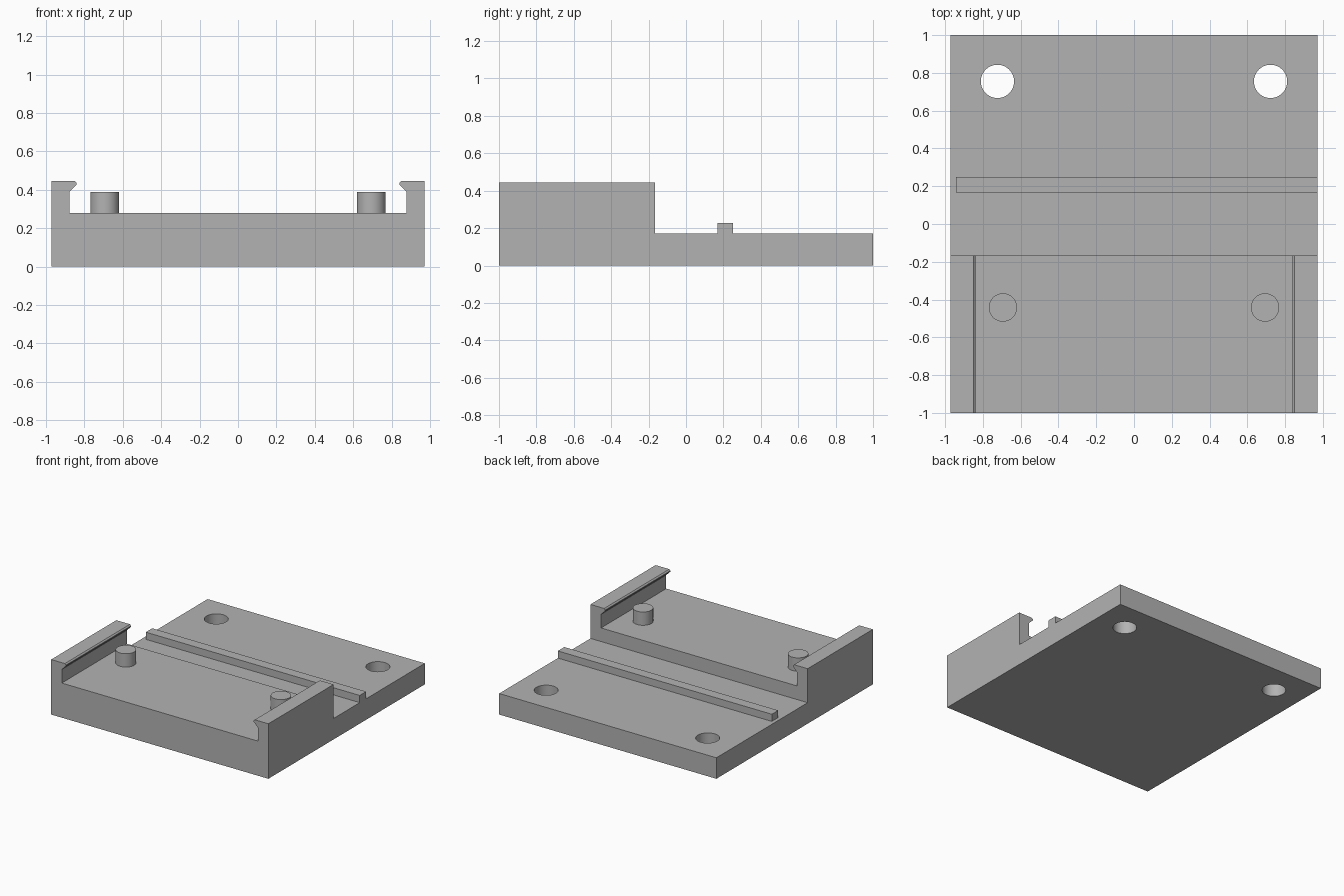
import bpy
import bmesh
from mathutils import Vector

if "Cube" in bpy.data.objects:
    bpy.data.objects.remove(bpy.data.objects["Cube"])

HALF_W, PLATE_H, DECK_H, RAIL_H = 0.972, 0.17, 0.28, 0.445
STEP_Y = -0.167

grey = bpy.data.materials.new("plain grey")
grey.use_nodes = True
colour = (0.45, 0.45, 0.45, 1)
grey.diffuse_color = colour
grey.node_tree.nodes["Principled BSDF"].inputs["Base Color"].default_value = colour


def finish(name, bm):
    bmesh.ops.recalc_face_normals(bm, faces=bm.faces)
    mesh = bpy.data.meshes.new(name)
    bm.to_mesh(mesh)
    bm.free()
    mesh.materials.append(grey)
    obj = bpy.data.objects.new(name, mesh)
    bpy.context.collection.objects.link(obj)
    return obj


def box(name, low, high):
    bm = bmesh.new()
    bmesh.ops.create_cube(bm, size=1)
    low, high = Vector(low), Vector(high)
    bmesh.ops.scale(bm, vec=high - low, verts=bm.verts)
    bmesh.ops.translate(bm, vec=(low + high) / 2, verts=bm.verts)
    return finish(name, bm)


def cylinder(name, x, y, z0, z1, radius):
    bm = bmesh.new()
    bmesh.ops.create_cone(bm, cap_ends=True, segments=64, radius1=radius,
                          radius2=radius, depth=z1 - z0)
    bmesh.ops.translate(bm, vec=(x, y, (z0 + z1) / 2), verts=bm.verts)
    return finish(name, bm)


def select_only(obj):
    bpy.ops.object.select_all(action='DESELECT')
    obj.select_set(True)
    bpy.context.view_layer.objects.active = obj


def cut(target, cutter):
    cutter.hide_render = True
    mod = target.modifiers.new("cut", 'BOOLEAN')
    mod.operation = 'DIFFERENCE'
    mod.solver = 'EXACT'
    mod.object = cutter
    select_only(target)
    bpy.ops.object.modifier_apply(modifier=mod.name)
    bpy.data.objects.remove(cutter)


# Base: cross-section with hooked side rails, extruded front to back
right_half = [(HALF_W, 0), (HALF_W, RAIL_H), (0.85, RAIL_H), (0.84, 0.435),
              (0.84, 0.427), (0.877, 0.39), (0.877, DECK_H)]
section = right_half + [(-x, z) for x, z in reversed(right_half)]
bm = bmesh.new()
face = bm.faces.new([bm.verts.new((x, -1, z)) for x, z in section])
result = bmesh.ops.extrude_face_region(bm, geom=[face], use_keep_orig=True)
moved = [v for v in result["geom"] if isinstance(v, bmesh.types.BMVert)]
bmesh.ops.translate(bm, vec=(0, 2, 0), verts=moved)
base = finish("mounting_base", bm)

# Lower rear step and the two screw holes
cut(base, box("step_cutter", (-2, STEP_Y, PLATE_H), (2, 2, 1)))
for side in (-1, 1):
    cut(base, cylinder("hole_cutter", side * 0.723, 0.755, -0.1, 0.4, 0.088))

# Cross rib on the rear plate, stopping short of the right edge
rib = box("cross_rib", (-0.943, 0.168, PLATE_H), (HALF_W, 0.25, 0.228))

# Locating pins on the raised deck
pins = [cylinder(name, side * 0.694, -0.442, DECK_H, 0.388, 0.075)
        for name, side in (("right_pin", -1), ("left_pin", 1))]

for obj in [base] + pins:
    select_only(obj)
    bpy.ops.object.shade_smooth_by_angle()
